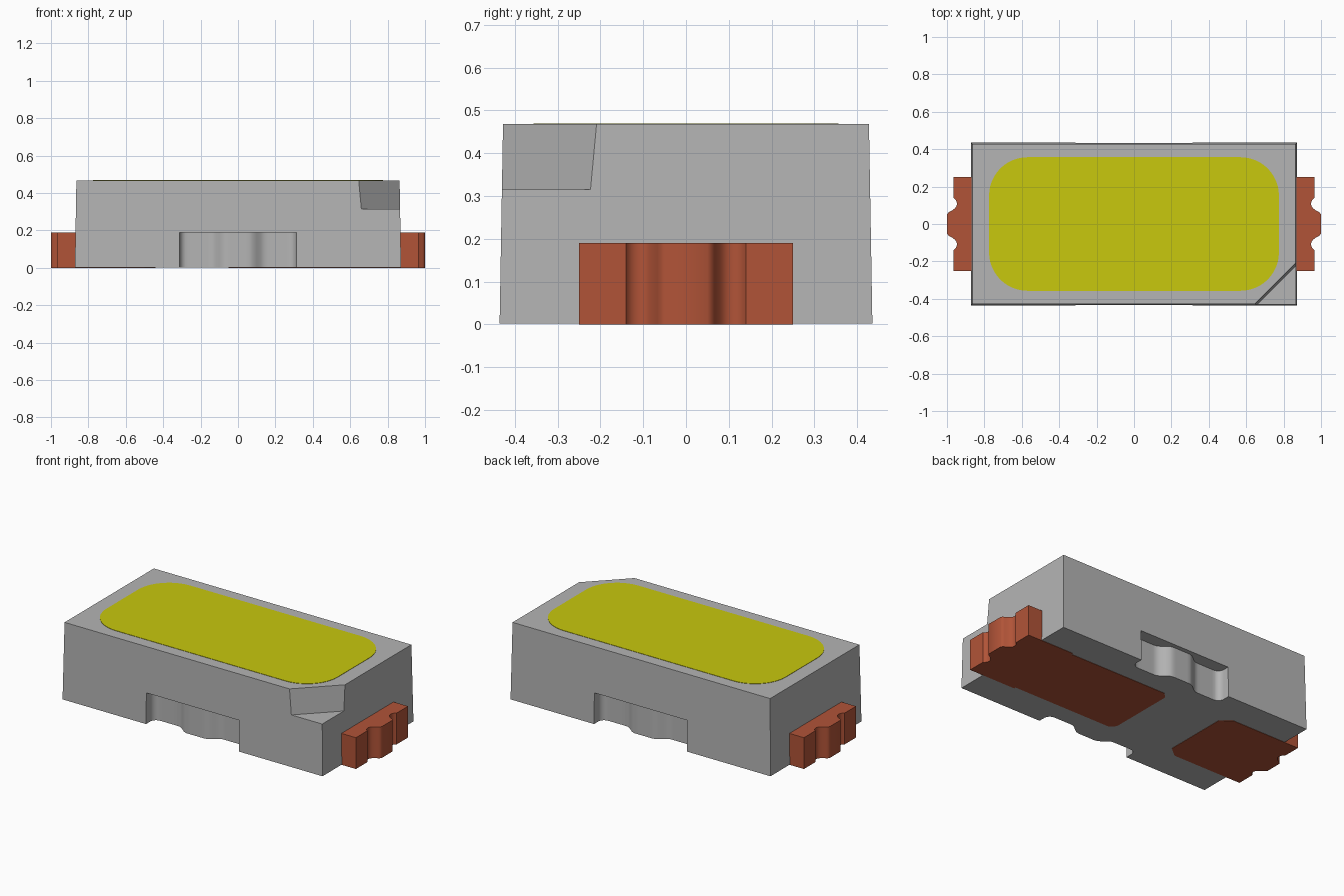
import bpy, bmesh, math

cube = bpy.data.objects.get("Cube")
if cube:
    bpy.data.objects.remove(cube, do_unlink=True)


def material(name, rgb):
    m = bpy.data.materials.new(name)
    m.use_nodes = True
    m.diffuse_color = (*rgb, 1)
    bsdf = next(n for n in m.node_tree.nodes if n.type == 'BSDF_PRINCIPLED')
    bsdf.inputs["Base Color"].default_value = (*rgb, 1)
    return m


grey = material("housing_grey", (0.46, 0.46, 0.46))
copper = material("copper_red", (0.44, 0.088, 0.039))
yellow = material("lens_yellow", (0.58, 0.58, 0.004))


def loft(name, low, high, z0, z1, mat=None):
    """Closed prism between two outlines with the same number of points."""
    bm = bmesh.new()
    a = [bm.verts.new((x, y, z0)) for x, y in low]
    b = [bm.verts.new((x, y, z1)) for x, y in high]
    bm.faces.new(a)
    bm.faces.new(b)
    for i in range(len(a)):
        j = (i + 1) % len(a)
        bm.faces.new((a[i], a[j], b[j], b[i]))
    bmesh.ops.recalc_face_normals(bm, faces=bm.faces)
    me = bpy.data.meshes.new(name)
    bm.to_mesh(me)
    bm.free()
    ob = bpy.data.objects.new(name, me)
    bpy.context.collection.objects.link(ob)
    if mat:
        me.materials.append(mat)
    return ob


def activate(ob):
    bpy.ops.object.select_all(action='DESELECT')
    ob.select_set(True)
    bpy.context.view_layer.objects.active = ob


def smooth(ob):
    activate(ob)
    bpy.ops.object.shade_smooth_by_angle(angle=math.radians(32))


def cut(ob, cutter):
    cutter.hide_render = True
    mod = ob.modifiers.new("cut", 'BOOLEAN')
    mod.operation = 'DIFFERENCE'
    mod.solver = 'EXACT'
    mod.object = cutter
    activate(ob)
    bpy.ops.object.modifier_apply(modifier=mod.name)
    bpy.data.objects.remove(cutter, do_unlink=True)


def rect(hx, hy):
    return [(-hx, -hy), (hx, -hy), (hx, hy), (-hx, hy)]


def arc(cx, cy, r, a0, a1, n=8):
    angles = [math.radians(a0 + (a1 - a0) * i / n) for i in range(n + 1)]
    return [(cx + r * math.cos(a), cy + r * math.sin(a)) for a in angles]


# Housing with slightly drafted walls
TOP = 0.468
housing = loft("housing", rect(0.872, 0.436), rect(0.864, 0.428), 0.002, TOP, grey)


# Polarity notch in the front corner, with a sloping wall
def corner(c):
    return [(1.0, 1.0 - c), (c - 0.6, -0.6), (1.0, -0.6)]


cut(housing, loft("notch_cutter", corner(1.09), corner(1.056), 0.315, 0.625))


# Wavy recesses low on both long sides: two deep lobes and a shallow middle
def recess_depth(x):
    t = min(max((abs(x) - 0.06) / 0.09, 0), 1)
    return 0.03 + 0.05 * (0.5 - 0.5 * math.cos(math.pi * t))


half = [(i * 0.01, recess_depth(i * 0.01)) for i in range(0, 27, 2)]
half += arc(0.272, 0.04, 0.04, 80, 0, 7) + [(0.312, -0.08)]
wave = [(-x, d) for x, d in reversed(half[1:])] + half
for side in (-1, 1):
    outline = [(x, side * (0.436 - d)) for x, d in wave]
    cut(housing, loft("recess_cutter", outline, outline, -0.1, 0.19))
smooth(housing)

# Rounded lens window, set into the top
lens_outline = []
for k, (sx, sy) in enumerate([(1, 1), (-1, 1), (-1, -1), (1, -1)]):
    lens_outline += arc(sx * 0.57, sy * 0.152, 0.205, 90 * k, 90 * k + 90, 12)
loft("lens", lens_outline, lens_outline, TOP - 0.005, TOP + 0.002, yellow)

# End leads: flat shoulders, two scallops and a proud middle tongue
end = [(0.8, 0.25), (0.966, 0.25), (0.966, 0.14)]
end += arc(0.982, 0.109, 0.035, 117, 236, 8)[1:]
end += [(0.975, 0.071), (0.985, 0.066), (0.994, 0.06), (1.0, 0.05)]
end += [(x, -y) for x, y in reversed(end)]
for name, s in (("left_lead", 1), ("right_lead", -1)):
    outline = [(s * x, y) for x, y in end]
    smooth(loft(name, outline, outline, 0, 0.19, copper))

# Solder pads on the underside, one long and one short
long_pad = [(0.85, 0.25), (0.65, 0.25), (0.65, 0.238), (-0.02, 0.238), (-0.05, 0.205)]
short_pad = [(-0.85, 0.25), (-0.5, 0.25), (-0.44, 0.2)]
for name, pts in (("long_pad", long_pad), ("short_pad", short_pad)):
    outline = pts + [(x, -y) for x, y in reversed(pts)]
    loft(name, outline, outline, 0, 0.008, copper)
